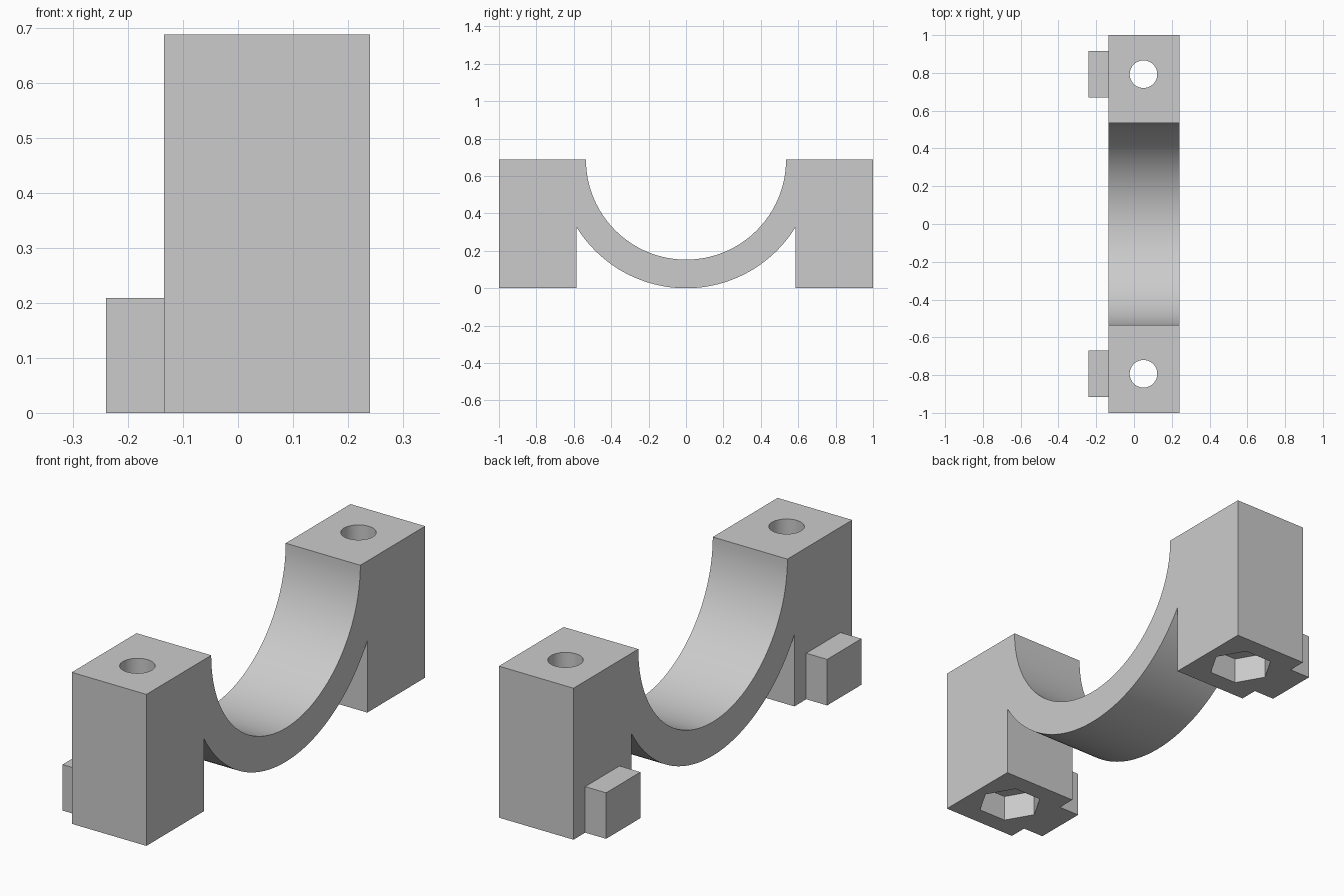
import bpy, bmesh, math
from mathutils import Matrix

cube = bpy.data.objects.get("Cube")
if cube:
    bpy.data.objects.remove(cube, do_unlink=True)

grey = bpy.data.materials.new("plain_grey")
grey.use_nodes = True
GREY = (0.6, 0.6, 0.6, 1)
grey.diffuse_color = GREY
grey.node_tree.nodes["Principled BSDF"].inputs["Base Color"].default_value = GREY

# Main dimensions
X_MIN, X_MAX = -0.135, 0.24
HEIGHT = 0.688
R_IN, R_OUT = 0.535, 0.688
FOOT_Y = 0.585
BOLT_X, BOLT_Y = 0.05, 0.793


def add_object(name, bm):
    bmesh.ops.recalc_face_normals(bm, faces=bm.faces)
    mesh = bpy.data.meshes.new(name)
    bm.to_mesh(mesh)
    bm.free()
    mesh.materials.append(grey)
    obj = bpy.data.objects.new(name, mesh)
    bpy.context.collection.objects.link(obj)
    return obj


def box(name, lo, hi):
    bm = bmesh.new()
    bmesh.ops.create_cube(bm, size=1)
    for v in bm.verts:
        v.co = [(a + b) / 2 + c * (b - a) for a, b, c in zip(lo, hi, v.co)]
    return add_object(name, bm)


def prism(name, sides, radius, y, z0, z1):
    bm = bmesh.new()
    bmesh.ops.create_cone(bm, cap_ends=True, segments=sides, radius1=radius,
                          radius2=radius, depth=z1 - z0)
    # Put a corner on the x axis
    bmesh.ops.rotate(bm, verts=bm.verts, matrix=Matrix.Rotation(math.pi / 2, 3, 'Z'))
    bmesh.ops.translate(bm, verts=bm.verts, vec=(BOLT_X, y, (z0 + z1) / 2))
    return add_object(name, bm)


def arc(radius, start, end, steps=64):
    angles = [start + (end - start) * i / steps for i in range(steps + 1)]
    return [(radius * math.sin(a), HEIGHT - radius * math.cos(a)) for a in angles]


# Saddle body: two feet joined by a half-round cradle, extruded along x
spread = math.asin(FOOT_Y / R_OUT)
outline = [(-1, HEIGHT), (-1, 0), (-FOOT_Y, 0)]
outline += arc(R_OUT, -spread, spread)
outline += [(FOOT_Y, 0), (1, 0), (1, HEIGHT)]
outline += arc(R_IN, math.pi / 2, -math.pi / 2)
bm = bmesh.new()
face = bm.faces.new([bm.verts.new((X_MIN, y, z)) for y, z in outline])
extruded = bmesh.ops.extrude_face_region(bm, geom=[face])["geom"]
moved = [v for v in extruded if isinstance(v, bmesh.types.BMVert)]
bmesh.ops.translate(bm, verts=moved, vec=(X_MAX - X_MIN, 0, 0))
if not face.is_valid or len(bm.faces) < len(outline) + 2:
    bm.faces.new([v for v in bm.verts if v not in moved])
body = add_object("saddle_body", bm)

# Bolt holes with hexagonal nut pockets underneath
bpy.context.view_layer.objects.active = body
body.select_set(True)
for side in (-1, 1):
    for cutter in (prism("bolt_hole_cutter", 48, 0.073, side * BOLT_Y, -0.1, 0.8),
                   prism("nut_pocket_cutter", 6, 0.14, side * BOLT_Y, -0.1, 0.12)):
        if cutter.name.startswith("nut"):
            cutter.data.transform(Matrix.Translation((BOLT_X, side * BOLT_Y, 0))
                                  @ Matrix.Rotation(math.pi / 2, 4, 'Z')
                                  @ Matrix.Translation((-BOLT_X, -side * BOLT_Y, 0)))
            # Keep two opposite corners along x
            ang = max(abs(v.co.x - BOLT_X) for v in cutter.data.vertices)
            if ang < 0.135:
                cutter.data.transform(Matrix.Translation((BOLT_X, side * BOLT_Y, 0))
                                      @ Matrix.Rotation(math.pi / 6, 4, 'Z')
                                      @ Matrix.Translation((-BOLT_X, -side * BOLT_Y, 0)))
        cutter.hide_render = True
        cut = body.modifiers.new("cut", 'BOOLEAN')
        cut.operation = 'DIFFERENCE'
        cut.solver = 'EXACT'
        cut.object = cutter
        bpy.ops.object.modifier_apply(modifier=cut.name)
        bpy.data.objects.remove(cutter, do_unlink=True)
bpy.ops.object.shade_smooth_by_angle(angle=math.radians(30))

# Small locating tabs on the side of each foot
for side, name in ((-1, "front_tab"), (1, "back_tab")):
    y = side * BOLT_Y
    box(name, (-0.24, y - 0.123, 0), (X_MIN, y + 0.123, 0.209))
